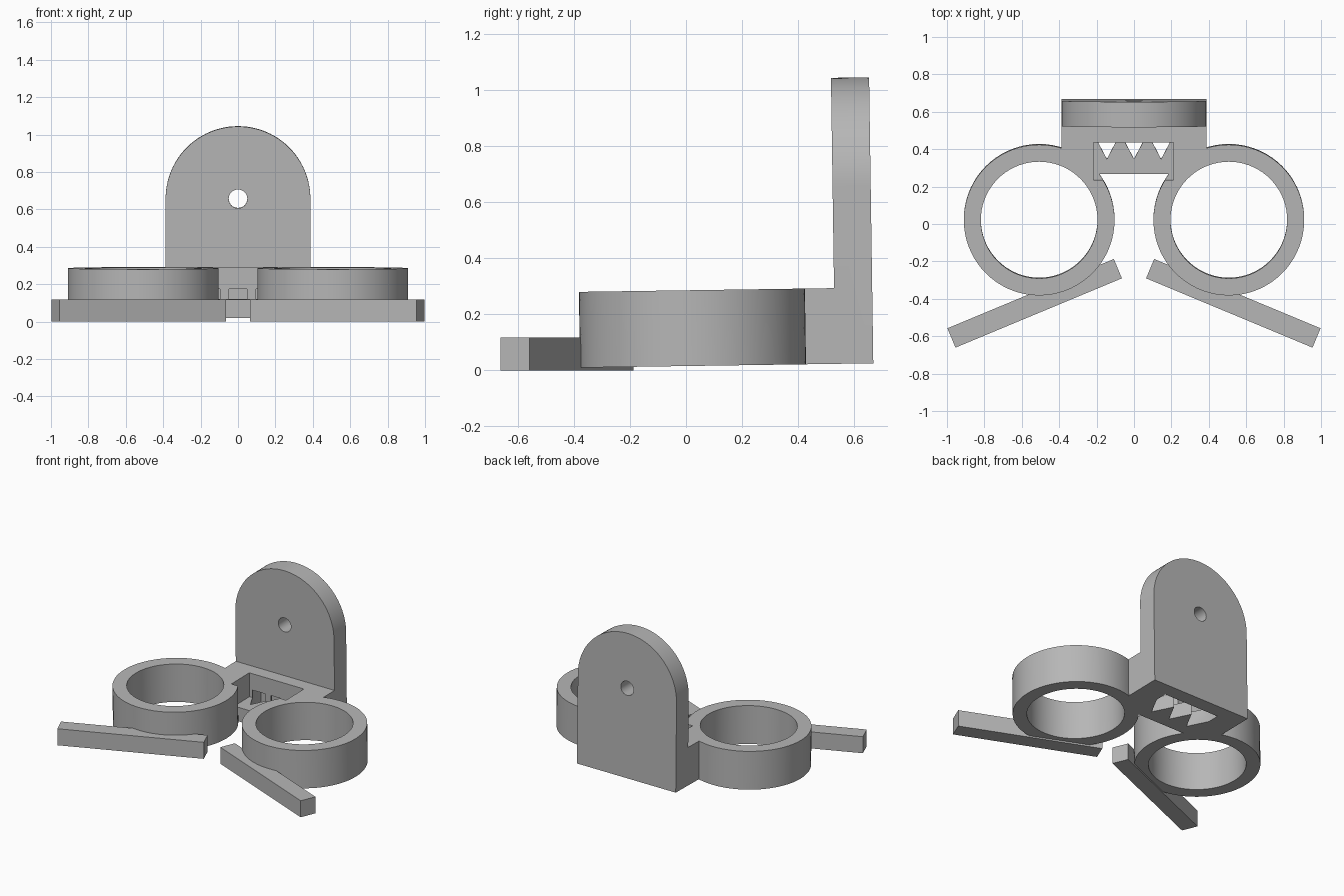
import bpy
import bmesh
from math import sin, cos, pi, radians
from mathutils import Matrix

if "Cube" in bpy.data.objects:
    bpy.data.objects.remove(bpy.data.objects["Cube"])

grey = bpy.data.materials.new("plain grey")
grey.use_nodes = True
grey.diffuse_color = (0.47, 0.47, 0.47, 1)
grey.node_tree.nodes["Principled BSDF"].inputs["Base Color"].default_value = grey.diffuse_color


def prism(name, outline, low, high, matrix=Matrix()):
    """Extrude a flat outline from low to high along z, then place it."""
    bm = bmesh.new()
    face = bm.faces.new([bm.verts.new((x, y, low)) for x, y in outline])
    top = bmesh.ops.extrude_face_region(bm, geom=[face])["geom"]
    moved = [v for v in top if isinstance(v, bmesh.types.BMVert)]
    bmesh.ops.translate(bm, verts=moved, vec=(0, 0, high - low))
    bmesh.ops.transform(bm, matrix=matrix, verts=bm.verts)
    bmesh.ops.recalc_face_normals(bm, faces=bm.faces)
    mesh = bpy.data.meshes.new(name)
    bm.to_mesh(mesh)
    bm.free()
    mesh.materials.append(grey)
    obj = bpy.data.objects.new(name, mesh)
    bpy.context.collection.objects.link(obj)
    return obj


def rect(x0, x1, y0, y1):
    return [(x0, y0), (x1, y0), (x1, y1), (x0, y1)]


def arc(x, y, r, start=0, sweep=2 * pi, steps=72, closed=True):
    count = steps if closed else steps + 1
    return [(x + r * cos(start + sweep * i / steps),
             y + r * sin(start + sweep * i / steps)) for i in range(count)]


def select(obj):
    bpy.ops.object.select_all(action="DESELECT")
    obj.select_set(True)
    bpy.context.view_layer.objects.active = obj


def combine(body, tool, operation):
    """Apply a boolean and discard the tool."""
    tool.hide_render = True
    select(body)
    mod = body.modifiers.new("boolean", "BOOLEAN")
    mod.operation, mod.solver, mod.object = operation, "EXACT", tool
    bpy.ops.object.modifier_apply(modifier=mod.name)
    bpy.data.objects.remove(tool)


THICK, HALF, RING_X, RING_Y = 0.27, 0.387, 0.507, 0.025
PLATE_FRONT, PLATE_BACK, HOLE_Z = 0.532, 0.668, 0.633

# Bridge block and upright rounded plate, drawn as one side profile
body = prism("ring_bracket", rect(-HALF, HALF, 0.27, 0.6), 0, THICK)
upright = Matrix.Translation((0, PLATE_BACK, 0)) @ Matrix.Rotation(pi / 2, 4, "X")
outline = [(-HALF, 0), (HALF, 0)] + arc(0, HOLE_Z, HALF, 0, pi, 48, False)
combine(body, prism("plate", outline, 0, PLATE_BACK - PLATE_FRONT, upright), "UNION")

# Two rings
for side in (-1, 1):
    combine(body, prism("ring", arc(side * RING_X, RING_Y, 0.403), 0, THICK), "UNION")
for side in (-1, 1):
    combine(body, prism("bore", arc(side * RING_X, RING_Y, 0.312), -0.1, 0.5), "DIFFERENCE")

# Screw hole in the plate
combine(body, prism("screw_hole", arc(0, HOLE_Z, 0.05, steps=32), -0.1, 0.3, upright), "DIFFERENCE")

# Pocket in the bridge top
combine(body, prism("pocket", rect(-0.217, 0.212, 0.24, 0.44), 0.1, 0.5), "DIFFERENCE")

# Toothed slot running under the back wall of the pocket
PITCH, TIP, ROOT, SLOT_BACK = 0.145, 0.348, 0.486, 0.57
slot = [(1.5 * PITCH, SLOT_BACK), (-1.5 * PITCH, SLOT_BACK), (-1.5 * PITCH, ROOT)]
for i in (-1, 0, 1):
    slot += [(i * PITCH, TIP), ((i + 0.5) * PITCH, ROOT)]
combine(body, prism("toothed_slot", slot, -0.1, 0.153), "DIFFERENCE")

# The bracket leans back very slightly
body.location.z = 0.0155
body.rotation_euler.x = radians(0.84)

# Two angled bars in front of the rings
bars = []
for side, label in ((-1, "right_bar"), (1, "left_bar")):
    bar = prism(label, rect(-0.482, 0.482, -0.056, 0.056), 0, 0.117)
    bar.location = (side * 0.531, -0.424, 0)
    bar.rotation_euler.z = -side * radians(22.6)
    bars.append(bar)

for obj in [body] + bars:
    select(obj)
    bpy.ops.object.shade_smooth_by_angle(angle=radians(30))
